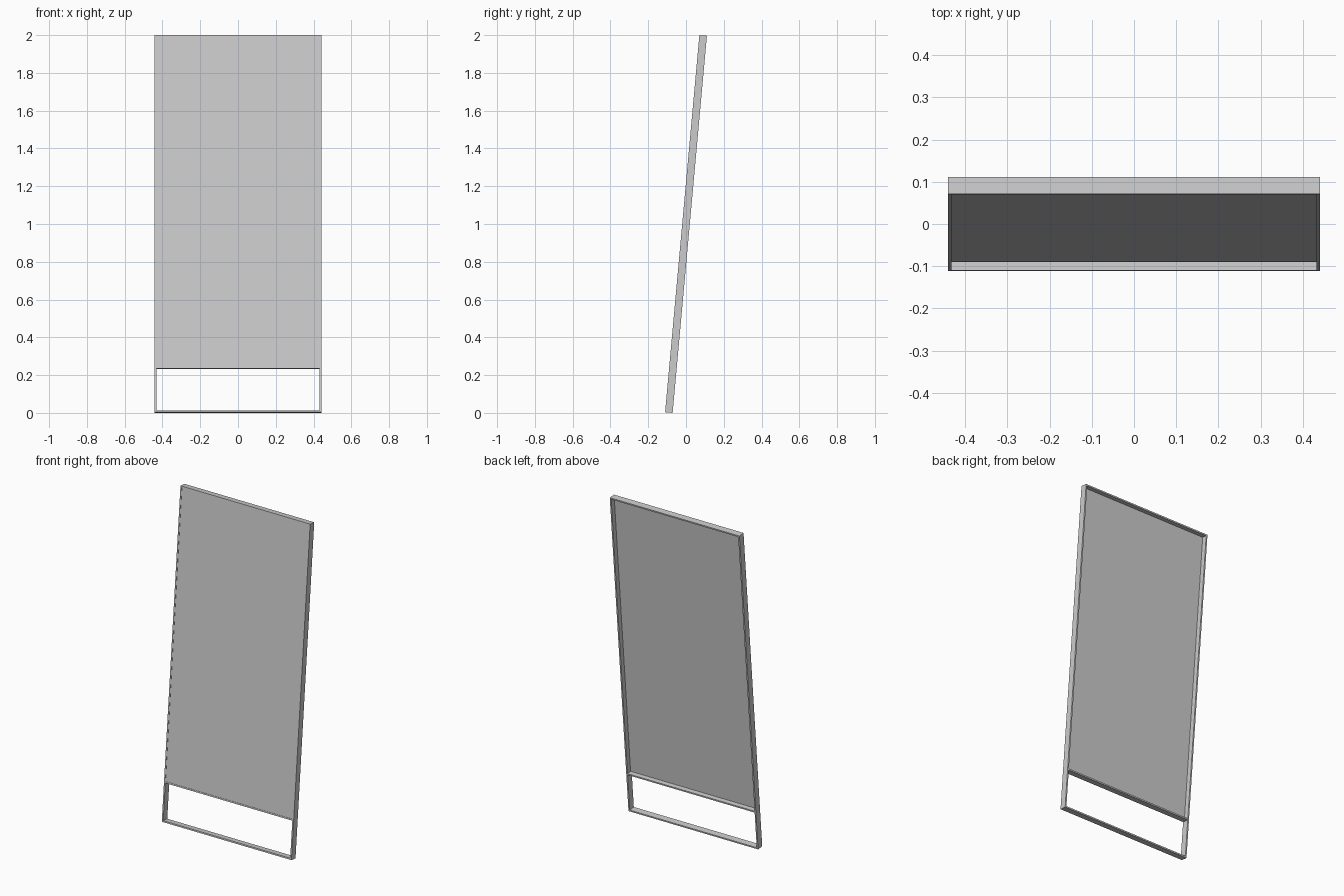
import bpy, bmesh, math
from mathutils import Matrix

if "Cube" in bpy.data.objects:
    bpy.data.objects.remove(bpy.data.objects["Cube"])

WIDTH, LENGTH, DEPTH, WALL = 0.882, 2.0046, 0.04, 0.009
LEAN = math.radians(5.2)
# tilt backwards about the centre, then lift so the back bottom edge is on the floor
PLACE = Matrix.Translation((0, 0, 1)) @ Matrix.Rotation(-LEAN, 4, 'X')


def finish(name, bm):
    bmesh.ops.recalc_face_normals(bm, faces=bm.faces)
    mesh = bpy.data.meshes.new(name)
    bm.to_mesh(mesh)
    bm.free()
    obj = bpy.data.objects.new(name, mesh)
    obj.matrix_world = PLACE
    bpy.context.collection.objects.link(obj)
    return obj


def box(name, x, y, z):
    bm = bmesh.new()
    centre = [(r[0] + r[1]) / 2 for r in (x, y, z)]
    size = [r[1] - r[0] for r in (x, y, z)]
    bmesh.ops.create_cube(bm, size=1, matrix=Matrix.Translation(centre) @ Matrix.Diagonal((*size, 1)))
    return finish(name, bm)


def rect_frame(name, half_w, half_h, wall, depth):
    bm = bmesh.new()
    corners = [(-1, -1), (1, -1), (1, 1), (-1, 1)]
    rings = []
    # outer front, outer back, inner back, inner front
    for y, inset in ((-1, 0), (1, 0), (1, wall), (-1, wall)):
        rings.append([bm.verts.new((sx * (half_w - inset), y * depth / 2, sz * (half_h - inset)))
                      for sx, sz in corners])
    for r in range(4):
        a, b = rings[r], rings[(r + 1) % 4]
        for i in range(4):
            j = (i + 1) % 4
            bm.faces.new((a[i], a[j], b[j], b[i]))
    return finish(name, bm)


# slim outer frame
rect_frame("outer_frame", WIDTH / 2, LENGTH / 2, WALL, DEPTH)

# crossbar closing the bottom of the panel, above the open foot
inner = WIDTH / 2 - WALL
bar_low = -LENGTH / 2 + 0.233
box("crossbar", (-inner, inner), (-DEPTH / 2, DEPTH / 2), (bar_low, bar_low + WALL))

# thin panel near the front, leaving a recess at the back
box("panel", (-inner, inner), (-DEPTH / 2 + 0.002, -DEPTH / 2 + 0.010),
    (bar_low + WALL, LENGTH / 2 - WALL))
